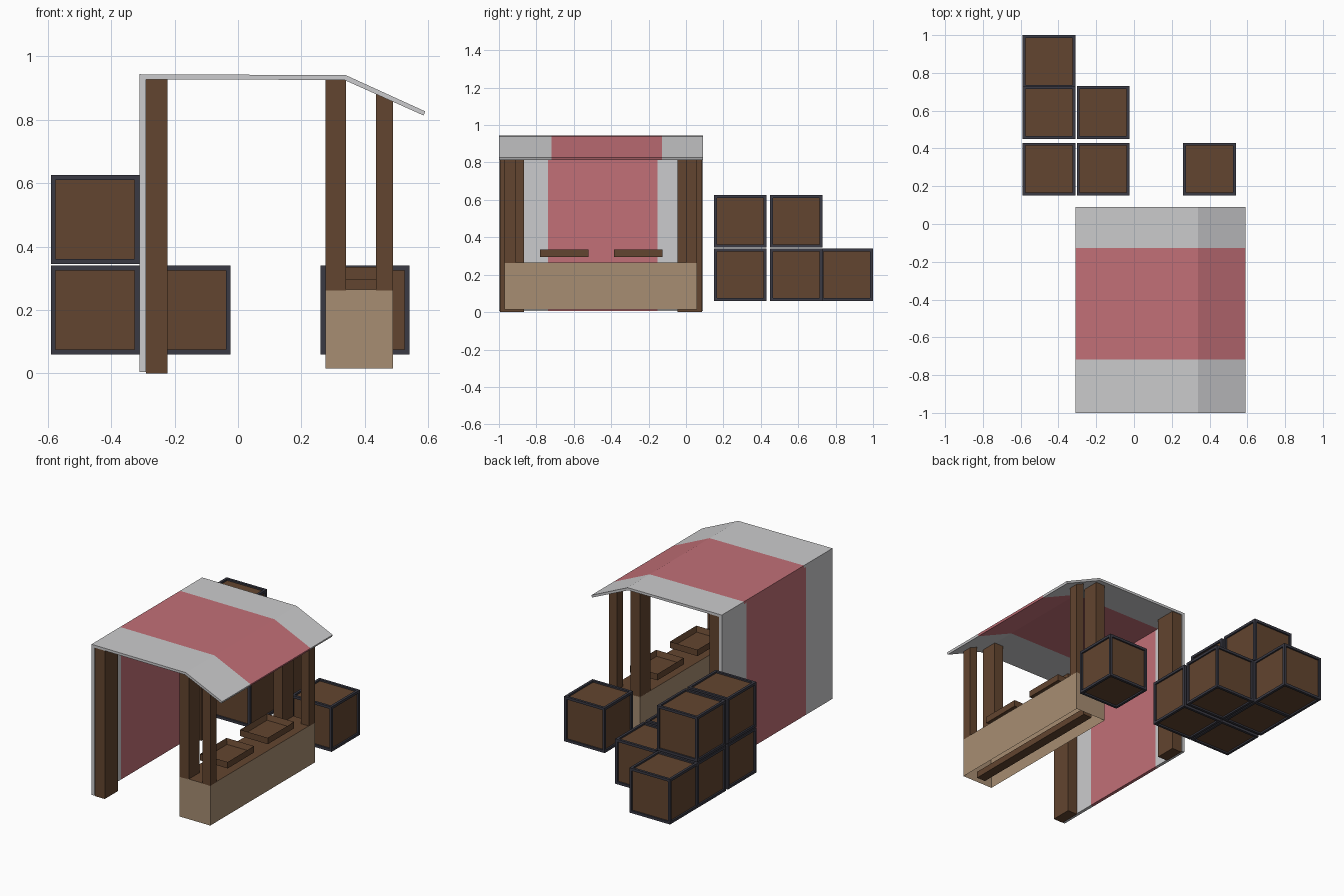
import bpy, bmesh
from mathutils import Vector

if "Cube" in bpy.data.objects:
    bpy.data.objects.remove(bpy.data.objects["Cube"])


def material(name, rgb):
    m = bpy.data.materials.new(name)
    m.diffuse_color = (*rgb, 1)
    m.use_nodes = True
    m.node_tree.nodes["Principled BSDF"].inputs["Base Color"].default_value = m.diffuse_color
    return m


WHITE = material("canvas grey white", (0.60, 0.60, 0.61))
RED = material("canvas red", (0.54, 0.16, 0.185))
BROWN = material("dark brown wood", (0.123, 0.059, 0.029))
TAN = material("tan wood", (0.39, 0.27, 0.17))
FRAME = material("charcoal frame", (0.041, 0.041, 0.056))


def finish(name, bm, mats):
    bmesh.ops.recalc_face_normals(bm, faces=bm.faces)
    me = bpy.data.meshes.new(name)
    bm.to_mesh(me)
    bm.free()
    for m in mats:
        me.materials.append(m)
    ob = bpy.data.objects.new(name, me)
    bpy.context.collection.objects.link(ob)
    return ob


def prism(name, profile, ys, mats, slots=None):
    """Extrude an x-z profile along y through the stations ys, one colour per span."""
    bm = bmesh.new()
    rings = [[bm.verts.new((x, y, z)) for x, z in profile] for y in ys]
    n = len(profile)
    slots = slots or [0] * (len(ys) - 1)
    for k, slot in enumerate(slots):
        for i in range(n):
            j = (i + 1) % n
            f = bm.faces.new((rings[k][i], rings[k][j], rings[k + 1][j], rings[k + 1][i]))
            f.material_index = slot
    bm.faces.new(rings[0]).material_index = slots[0]
    bm.faces.new(rings[-1]).material_index = slots[-1]
    return finish(name, bm, mats)


def box(name, x, y, z, mat):
    return prism(name, [(x[0], z[0]), (x[1], z[0]), (x[1], z[1]), (x[0], z[1])], y, [mat])


def cube_bmesh(x, y, z):
    bm = bmesh.new()
    bmesh.ops.create_cube(bm, size=1)
    lo, hi = Vector((x[0], y[0], z[0])), Vector((x[1], y[1], z[1]))
    for v in bm.verts:
        v.co = Vector([lo[i] + (v.co[i] + 0.5) * (hi[i] - lo[i]) for i in range(3)])
    bm.normal_update()
    return bm


# Striped canvas: back curtain and bent roof
prism("back_curtain", [(-0.31, 0.005), (-0.29, 0.005), (-0.29, 0.928), (-0.31, 0.928)],
      [-1, -0.738, -0.152, 0.09], [WHITE, RED], [0, 1, 0])
prism("roof_canvas", [(-0.31, 0.927), (0.335, 0.925), (0.585, 0.813), (0.59, 0.826),
                      (0.34, 0.94), (-0.31, 0.943)],
      [-1, -0.718, -0.128, 0.09], [WHITE, RED], [0, 1, 0])

# Posts, mirrored about the middle of the stall
MID = -0.455
for side, tag in ((-1, "front"), (1, "rear")):
    def span(a, b):
        return sorted((MID + side * a, MID + side * b))
    box(tag + "_back_post", (-0.29, -0.222), span(0.41, 0.54), (0, 0.926), BROWN)
    box(tag + "_inner_post", (0.275, 0.34), span(0.41, 0.515), (0.262, 0.926), BROWN)
    prism(tag + "_outer_post", [(0.435, 0.262), (0.488, 0.262), (0.488, 0.857), (0.435, 0.881)],
          span(0.455, 0.515), [BROWN])

# Counter: hollow tan body with a brown top, open underneath
bm = cube_bmesh((0.275, 0.488), (-0.97, 0.06), (0.015, 0.265))
top = [f for f in bm.faces if f.normal.z > 0.9]
bottom = [f for f in bm.faces if f.normal.z < -0.9]
top[0].material_index = 1
bmesh.ops.inset_region(bm, faces=bottom, thickness=0.025)
for v in bottom[0].verts:
    v.co.z = 0.235
bottom[0].material_index = 1
finish("counter", bm, [TAN, BROWN])
box("counter_lower_rail", (0.35, 0.41), (-0.94, 0.03), (0.02, 0.06), BROWN)

# Open display trays above the counter
for i, y in enumerate((-0.65, -0.255)):
    bm = cube_bmesh((0.285, 0.475), (y - 0.13, y + 0.13), (0.295, 0.335))
    lid = [f for f in bm.faces if f.normal.z > 0.9]
    bmesh.ops.inset_region(bm, faces=lid, thickness=0.016)
    for v in lid[0].verts:
        v.co.z = 0.302
    finish(f"tray_{i + 1}", bm, [BROWN])

# Crates: charcoal frame with recessed brown panels on every side
S = 0.28
crates = [(-0.45, 0.29, 0), (-0.45, 0.59, 0), (-0.45, 0.86, 0), (-0.163, 0.29, 0),
          (-0.163, 0.59, 0), (0.40, 0.29, 0), (-0.45, 0.29, 1), (-0.45, 0.59, 1)]
for i, (x, y, level) in enumerate(crates):
    z = 0.06 + level * 0.285
    bm = cube_bmesh((x - S / 2, x + S / 2), (y - S / 2, y + S / 2), (z, z + S))
    panels = list(bm.faces)
    bmesh.ops.inset_individual(bm, faces=panels, thickness=0.022)
    for f in panels:
        f.material_index = 1
        normal = f.normal.copy()
        ring = bmesh.ops.inset_individual(bm, faces=[f], thickness=0.0)["faces"]
        for v in f.verts:
            v.co -= normal * 0.01
        for r in ring:
            r.material_index = 0
    finish(f"crate_{i + 1}", bm, [FRAME, BROWN])
